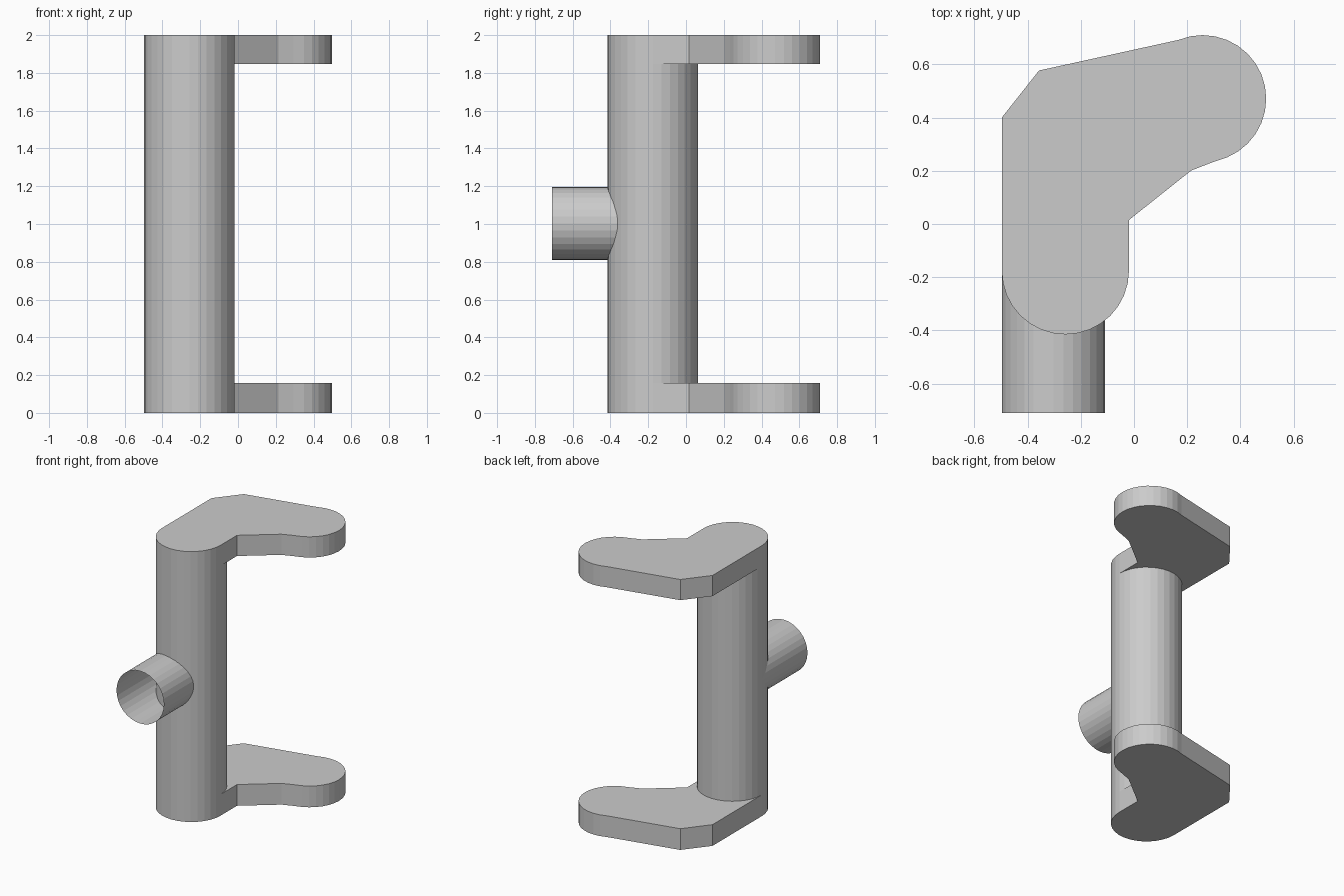
import bpy, bmesh, math
from mathutils import Matrix

if "Cube" in bpy.data.objects:
    bpy.data.objects.remove(bpy.data.objects["Cube"])

grey = bpy.data.materials.new("plain grey")
grey.diffuse_color = (0.6, 0.6, 0.6, 1)
grey.use_nodes = True
grey.node_tree.nodes["Principled BSDF"].inputs["Base Color"].default_value = grey.diffuse_color
SEG = 32
R = 0.239
COL = (-0.258, -0.176)   # column axis
TIP = (0.258, 0.471)     # rounded end of the arms


def finish(name, bm):
    bmesh.ops.recalc_face_normals(bm, faces=bm.faces)
    me = bpy.data.meshes.new(name)
    bm.to_mesh(me)
    bm.free()
    me.materials.append(grey)
    ob = bpy.data.objects.new(name, me)
    bpy.context.collection.objects.link(ob)
    return ob


def arc(c, first, last):
    """Points on a circle, by segment index, so facets line up."""
    return [(c[0] + R * math.cos(2 * math.pi * i / SEG),
             c[1] + R * math.sin(2 * math.pi * i / SEG)) for i in range(first, last + 1)]


def prism(name, pts, z0, z1, caps=True):
    bm = bmesh.new()
    lo = [bm.verts.new((x, y, z0)) for x, y in pts]
    hi = [bm.verts.new((x, y, z1)) for x, y in pts]
    n = len(pts)
    for i in range(n):
        j = (i + 1) % n
        bm.faces.new((lo[i], lo[j], hi[j], hi[i]))
    if caps:
        bm.faces.new(lo[::-1])
        bm.faces.new(hi)
    return finish(name, bm)


# bent arm plates at the bottom and top
outline = (arc(COL, 16, 32)
           + [(-0.019, 0.015), (0.215, 0.201), (0.295, 0.232)]
           + arc(TIP, -6, 10)
           + [(-0.357, 0.577), (-0.497, 0.4)])
prism("lower_arm", outline, 0, 0.157)
prism("upper_arm", outline, 1.847, 2)

# upright column between the arms
prism("column", arc(COL, 0, SEG - 1), 0.157, 1.847, caps=False)

# open thin-walled side pipe running into the column
bm = bmesh.new()
bmesh.ops.create_cone(bm, cap_ends=False, segments=SEG, radius1=0.194, radius2=0.194, depth=0.534,
                      matrix=Matrix.Translation((-0.303, -0.443, 1.003)) @ Matrix.Rotation(math.pi / 2, 4, 'X'))
finish("side_pipe", bm)
